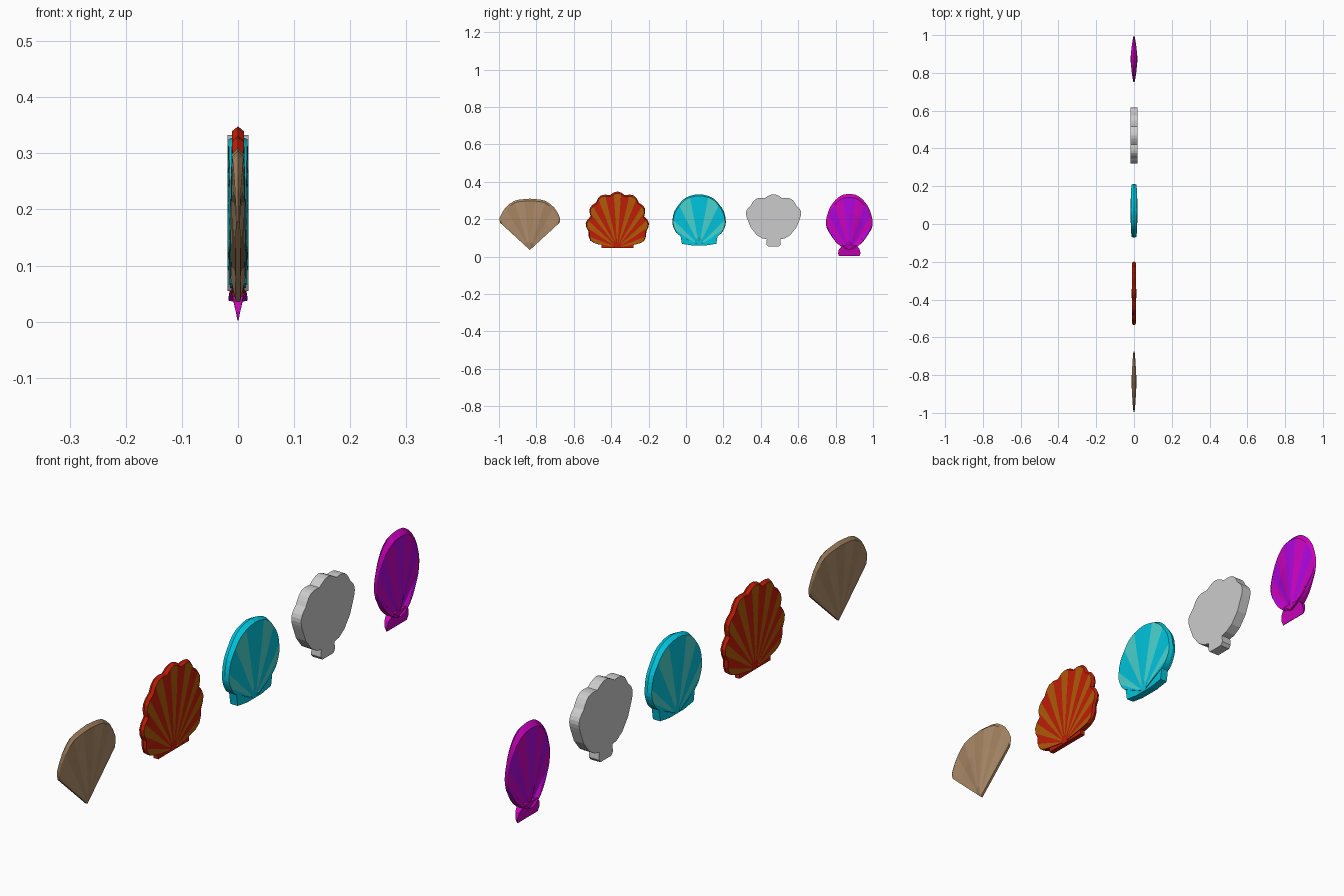
import bpy, bmesh, math

if "Cube" in bpy.data.objects:
    bpy.data.objects.remove(bpy.data.objects["Cube"])


def material(name, rgb):
    m = bpy.data.materials.new(name)
    m.diffuse_color = tuple((c / 255) ** 2.2 for c in rgb) + (1,)
    m.use_nodes = True
    m.node_tree.nodes["Principled BSDF"].inputs["Base Color"].default_value = m.diffuse_color
    return m


def outline(half, bulge, n):
    """Mirror the rib boundaries and bow every span outwards; returns points and rib numbers."""
    v = [(-y, z) for y, z in reversed(half)] + list(half)
    pts, ribs = [v[0]], []
    for k, (a, b) in enumerate(zip(v, v[1:])):
        dy, dz = b[0] - a[0], b[1] - a[1]
        for i in range(1, n + 1):
            t = i / n
            s = bulge * math.sin(math.pi * t) if i < n else 0
            pts.append((a[0] + dy * t - dz * s, a[1] + dz * t + dy * s))
            ribs.append((k, i - 1))
    return pts, ribs


def finish(name, bm, mats):
    bmesh.ops.remove_doubles(bm, verts=bm.verts, dist=1e-5)
    bmesh.ops.recalc_face_normals(bm, faces=bm.faces)
    me = bpy.data.meshes.new(name)
    bm.to_mesh(me)
    bm.free()
    for m in mats:
        me.materials.append(m)
    ob = bpy.data.objects.new(name, me)
    bpy.context.collection.objects.link(ob)


def slab(name, yc, pts, mats):
    """Flat plate; each outline point is (y, z, half thickness)."""
    bm = bmesh.new()
    a = [bm.verts.new((h, yc + y, z)) for y, z, h in pts]
    b = [bm.verts.new((-h, yc + y, z)) for y, z, h in pts]
    bm.faces.new(a)
    bm.faces.new(b[::-1])
    for i in range(len(a)):
        j = (i + 1) % len(a)
        bm.faces.new((a[i], b[i], b[j], a[j]))
    finish(name, bm, mats)


def fan_shell(name, yc, hinge_z, half, bulge, n, h, taper, inset, mats, stripe):
    """Two-sided fan of ribs meeting at the hinge, with a bevelled rim."""
    pts, ribs = outline(half, bulge, n)
    ymax = max(abs(p[0]) for p in pts)
    bm = bmesh.new()
    cols = []
    for y, z in pts:
        thick = h * (1 - taper * (abs(y) / ymax) ** 2)

        def vert(t, x):
            return bm.verts.new((x, yc + y * t, hinge_z + (z - hinge_z) * t))
        front = [vert(t, x) for t, x in ((0, h * .3), (.15, thick), (.65, thick), (1 - inset, thick * .9))]
        back = [vert(t, -x) for t, x in ((0, h * .3), (.15, thick), (.65, thick), (1 - inset, thick * .9))]
        cols.append((front, vert(1, 0), back))
    for (f, r, b), (f2, r2, b2), rib in zip(cols, cols[1:], ribs):
        for p, q in ((f, f2), (b, b2)):
            for k in range(3):
                bm.faces.new((p[k], q[k], q[k + 1], p[k + 1])).material_index = stripe(*rib)
            bm.faces.new((p[3], q[3], r2, r))
    # close the two lower sides
    for f, r, b in (cols[0], cols[-1]):
        for k in range(3):
            bm.faces.new((f[k], f[k + 1], b[k + 1], b[k]))
        bm.faces.new((f[3], r, b[3]))
    finish(name, bm, mats)


def mirrored(half):
    return [(-y, z, h) for y, z, h in reversed(half)] + list(half)


# Tan clam shell
tan = [material("tan", (165, 132, 98)), material("light_tan", (174, 140, 108))]
fan_shell("tan_shell", -.835, .035,
          [(.03, .307), (.085, .297), (.13, .262), (.162, .205), (.158, .18)],
          .04, 2, .013, .7, .04, tan, lambda k, i: k % 2)

# Red scallop with orange stripes and a hinge plate
red = [material("red", (190, 35, 15)), material("orange", (175, 90, 15))]
fan_shell("red_scallop", -.367, .048,
          [(.04, .328), (.115, .288), (.143, .215), (.155, .135), (.10, .065)],
          .25, 4, .012, .15, .03, red, lambda k, i: int(i in (1, 2)))
slab("red_hinge", -.367, mirrored([(.04, .085, .009), (.085, .066, .009), (.085, .045, .009)]), red)

# Cyan shell with a broad hinge
cyan = [material("cyan", (0, 195, 220)), material("light_cyan", (75, 210, 205))]
fan_shell("cyan_shell", .07, .06,
          [(.05, .324), (.108, .278), (.142, .2), (.132, .145), (.10, .11)],
          .09, 4, .019, .2, .03, cyan, lambda k, i: k % 2)
slab("cyan_hinge", .07, mirrored([(.05, .14, .014), (.10, .115, .014), (.092, .068, .014), (.04, .06, .014)]), cyan)

# Plain grey scallop plate with a rounded stem
lobes, _ = outline([(.047, .312), (.122, .272), (.14, .2)], .22, 6)
lower = [(.122, .155), (.09, .115), (.06, .097), (.036, .092), (.039, .066), (.03, .055)]
slab("grey_scallop", .468,
     [(y, z, .019) for y, z in lobes + lower + [(-y, z) for y, z in reversed(lower)]], [])

# Purple ridged shell with a wedge-shaped hinge
purple = [material("magenta", (205, 10, 190)), material("violet", (172, 15, 220))]
fan_shell("purple_shell", .873, .035,
          [(.035, .33), (.085, .29), (.117, .225), (.124, .165), (.105, .125), (.04, .05)],
          .06, 4, .018, .75, .06, purple, lambda k, i: k % 2)
slab("purple_hinge", .873, mirrored([(.035, .06, .014), (.055, .04, .008), (.06, .018, .004), (.055, .002, .001)]), purple)
